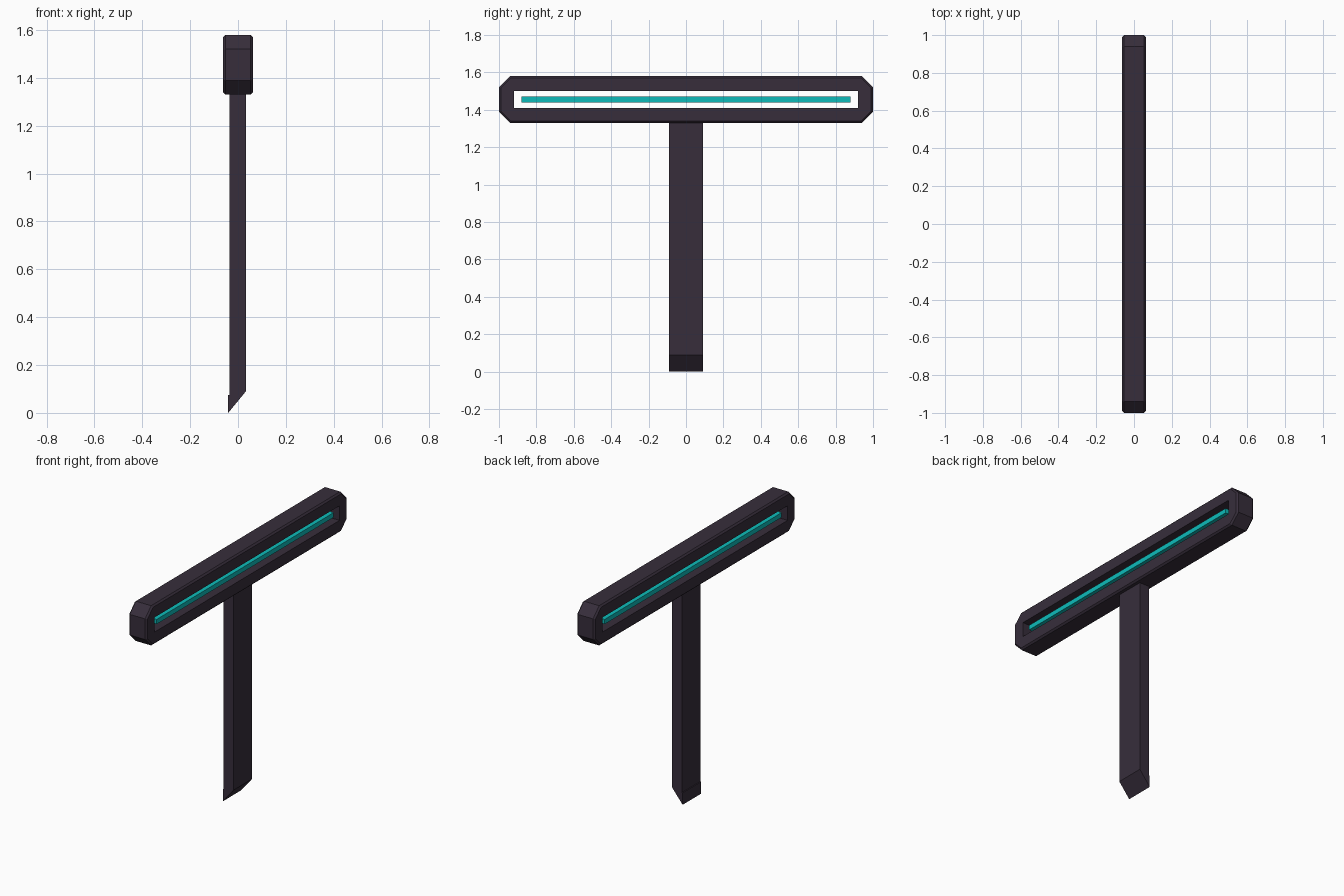
import bpy
import bmesh

cube = bpy.data.objects.get("Cube")
if cube:
    bpy.data.objects.remove(cube, do_unlink=True)


def material(name, color):
    mat = bpy.data.materials.new(name)
    mat.use_nodes = True
    mat.diffuse_color = color
    mat.node_tree.nodes["Principled BSDF"].inputs["Base Color"].default_value = color
    return mat


def loft(name, rings, mat, closed=False):
    """Join equal-sized rings of points; cap the ends unless closed on itself."""
    bm = bmesh.new()
    loops = [[bm.verts.new(p) for p in ring] for ring in rings]
    pairs = list(zip(loops, loops[1:]))
    if closed:
        pairs.append((loops[-1], loops[0]))
    else:
        bm.faces.new(loops[0])
        bm.faces.new(loops[-1])
    for a, b in pairs:
        for i in range(len(a)):
            j = (i + 1) % len(a)
            bm.faces.new((a[i], a[j], b[j], b[i]))
    bmesh.ops.remove_doubles(bm, verts=bm.verts, dist=1e-5)
    bmesh.ops.recalc_face_normals(bm, faces=bm.faces)
    mesh = bpy.data.meshes.new(name)
    bm.to_mesh(mesh)
    bm.free()
    mesh.materials.append(mat)
    obj = bpy.data.objects.new(name, mesh)
    bpy.context.collection.objects.link(obj)
    return obj


CENTER_Z = 1.455


def ring(x, half_y, half_z, cut):
    """Rectangle in the YZ plane with its corners cut by the given amount."""
    points = []
    for sy, sz in ((1, 1), (-1, 1), (-1, -1), (1, -1)):
        side = (sy * half_y, sz * (half_z - cut))
        flat = (sy * (half_y - cut), sz * half_z)
        points += [side, flat] if sy == sz else [flat, side]
    return [(x, y, CENTER_Z + z) for y, z in points]


metal = material("dark plum metal", (0.038, 0.027, 0.044, 1))
glow = material("teal light", (0.004, 0.50, 0.49, 1))

# Slotted head with cut corners and a small bevel on the outer rims
W, B = 0.063, 0.01
hole = (0.92, 0.046, 0)
rim = (1 - B, 0.125 - B, 0.054)
outer = (1, 0.125, 0.06)
loft("head_frame", [
    ring(-W, *hole), ring(-W, *rim), ring(B - W, *outer),
    ring(W - B, *outer), ring(W, *rim), ring(W, *hole),
], metal, closed=True)

# Light tube inside the slot
loft("light_tube", [ring(x, 0.88, 0.015, 0) for x in (-0.05, 0.05)], glow)

# Post with a slanted foot and a small heel step
profile = [(-0.035, 1.35), (0.033, 1.35), (0.033, 0.09),
           (-0.041, 0), (-0.041, 0.075), (-0.035, 0.075)]
loft("post", [[(x, y, z) for x, z in profile] for y in (-0.092, 0.092)], metal)
